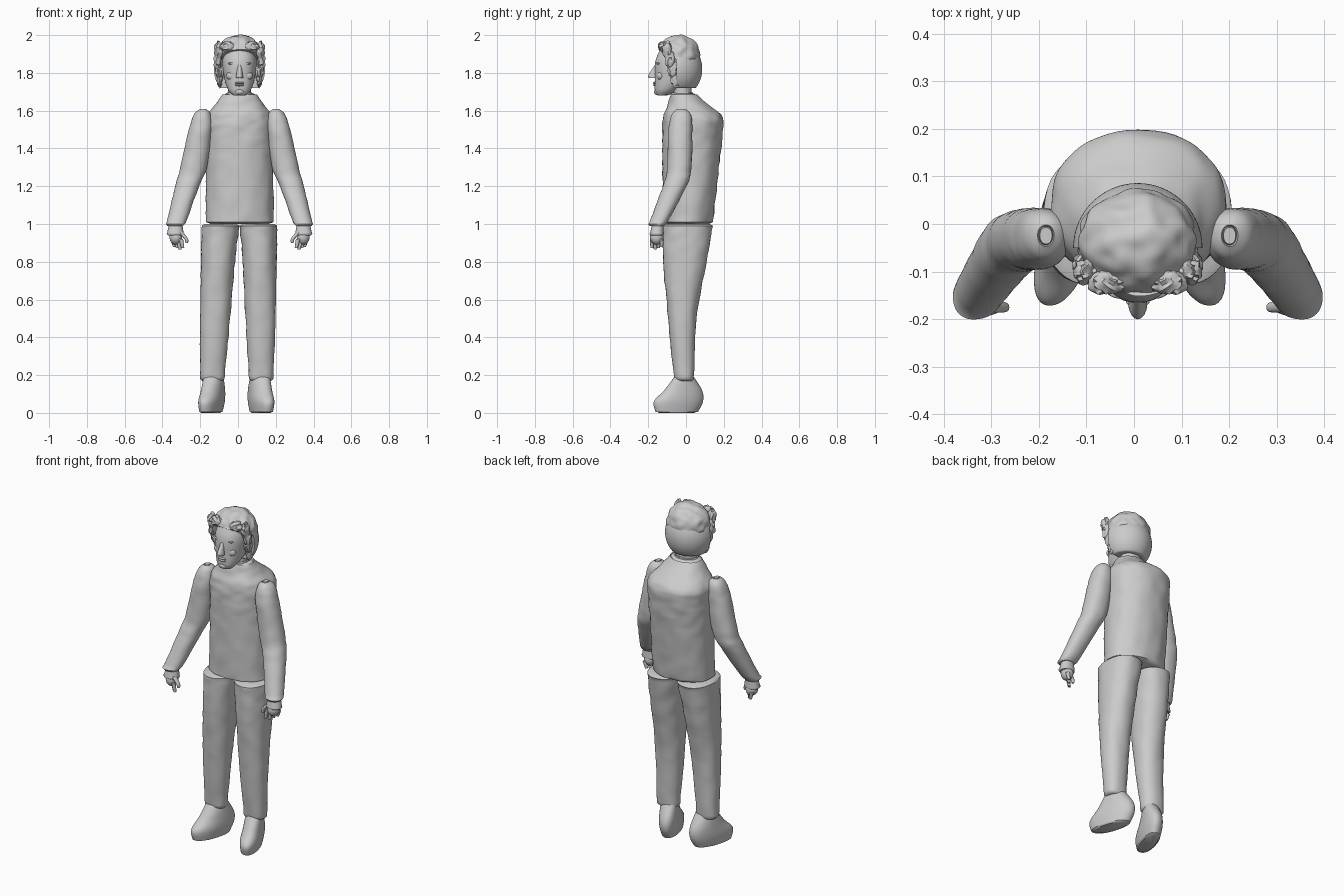
import bpy
import bmesh
from math import sin, cos, tau, radians, copysign
from mathutils import Vector, noise

default_cube = bpy.data.objects.get("Cube")
if default_cube:
    bpy.data.objects.remove(default_cube, do_unlink=True)

SHADE = (0.6, 0.6, 0.6, 1)
grey = bpy.data.materials.new("plain grey")
grey.use_nodes = True
grey.diffuse_color = SHADE
grey.node_tree.nodes["Principled BSDF"].inputs["Base Color"].default_value = SHADE

SIDES = (("left", 1), ("right", -1))
MIDLINE = 0.008


def finish(name, bm, side):
    """Mirror if needed, place on the midline and smooth the bmesh."""
    for vert in bm.verts:
        vert.co.x = MIDLINE + side * vert.co.x
    bmesh.ops.recalc_face_normals(bm, faces=bm.faces)
    mesh = bpy.data.meshes.new(name)
    bm.to_mesh(mesh)
    bm.free()
    mesh.materials.append(grey)
    obj = bpy.data.objects.new(name, mesh)
    bpy.context.collection.objects.link(obj)
    bpy.ops.object.select_all(action="DESELECT")
    obj.select_set(True)
    bpy.context.view_layer.objects.active = obj
    bpy.ops.object.shade_smooth_by_angle(angle=radians(50))


def smooth_rows(rows, steps):
    """Catmull-Rom interpolation between cross-sections."""
    padded = [rows[0], *rows, rows[-1]]
    result = []
    for before, start, end, after in zip(padded, padded[1:], padded[2:], padded[3:]):
        for step in range(steps):
            t = step / steps
            result.append([
                b + t * (c - a) / 2 + t * t * (a - 2.5 * b + 2 * c - d / 2)
                + t ** 3 * (1.5 * (b - c) + (d - a) / 2)
                for a, b, c, d in zip(before, start, end, after)])
    return result + [list(rows[-1])]


def rounded_ends(rows, bevel):
    """Add a smaller ring at both ends so that the rims are soft."""
    first, last = rows[0], rows[-1]
    caps = [[z, x, width * 0.85, y, depth * 0.85] for z, x, width, y, depth in (first, last)]
    first[0] += bevel
    last[0] -= bevel
    return [caps[0], *rows, caps[1]]


def loft(name, rows, side=1, steps=8, segments=40, power=2.2, bevel=0.01, folds=0.0, warp=None):
    """Skin ascending rows of (z, centre x, half width, centre y, half depth)."""
    bm = bmesh.new()
    rings = []
    for z, x, width, y, depth in rounded_ends(smooth_rows(rows, steps), bevel):
        ring = []
        for index in range(segments):
            angle = tau * index / segments
            across, along = (copysign(abs(value) ** (2 / power), value)
                             for value in (cos(angle), sin(angle)))
            point = Vector((x + width * across, y + depth * along, z))
            crease = noise.noise(Vector((point.x, point.y, z * 1.6)) * 15) * folds
            point += Vector((across, along, 0)) * crease
            ring.append(bm.verts.new(warp(point) if warp else point))
        rings.append(ring)
    for lower, upper in zip(rings, rings[1:]):
        for index in range(segments):
            bm.faces.new((lower[index - 1], lower[index], upper[index], upper[index - 1]))
    bm.faces.new(rings[0])
    bm.faces.new(rings[-1])
    finish(name, bm, side)


def blob(name, centre, size, side=1, lumps=0.0, detail=3, warp=None):
    """Ellipsoid, optionally lumpy or reshaped by a rule."""
    bm = bmesh.new()
    bmesh.ops.create_icosphere(bm, subdivisions=detail, radius=1)
    centre, size = Vector(centre), Vector(size)
    for vert in bm.verts:
        swell = 1 + lumps * noise.noise(vert.co * 3 + centre * 30)
        point = centre + vert.co * size * swell
        vert.co = warp(point) if warp else point
    finish(name, bm, side)


# Sleeveless shirt with sloping shoulders, neck and collar
loft("torso", [(1, 0, 0.18, 0.01, 0.13), (1.3, 0, 0.178, 0.025, 0.15),
               (1.5, 0, 0.182, 0.035, 0.16), (1.57, 0, 0.178, 0.035, 0.155),
               (1.63, 0, 0.13, 0.01, 0.11), (1.69, 0, 0.09, -0.015, 0.065)],
     segments=64, folds=0.006)
loft("neck", [(1.6, 0, 0.06, -0.02, 0.05), (1.8, 0, 0.06, -0.02, 0.05)])
loft("collar", [(1.66, 0, 0.08, -0.02, 0.06), (1.7, 0, 0.065, -0.02, 0.056)])

for label, side in SIDES:
    def stance(point):
        """The legs lean a little to one side toward the ground."""
        return point - Vector((side * 0.018 * (1 - point.z), 0, 0))

    def toe_out(point):
        """The toes turn outward."""
        return stance(point) - Vector((0.28 * point.y, 0, 0))

    loft(label + "_trouser_leg",
         [(0.17, 0.13, 0.063, -0.01, 0.052), (0.5, 0.12, 0.08, -0.02, 0.075),
          (0.8, 0.11, 0.09, -0.005, 0.115), (1, 0.1, 0.1, 0.01, 0.135)],
         side, folds=0.005, warp=stance)
    loft(label + "_shoe",
         [(0, 0.12, 0.05, -0.05, 0.11), (0.06, 0.12, 0.058, -0.04, 0.13),
          (0.12, 0.12, 0.056, -0.015, 0.1), (0.2, 0.12, 0.05, -0.01, 0.045)],
         side, warp=toe_out)

    # Arm hangs outward, then bends forward at the elbow
    loft(label + "_arm",
         [(0.99, 0.34, 0.05, -0.155, 0.045), (1.2, 0.277, 0.063, -0.06, 0.063),
          (1.3, 0.243, 0.07, -0.035, 0.065), (1.5, 0.207, 0.062, -0.03, 0.063),
          (1.58, 0.196, 0.045, -0.025, 0.05), (1.61, 0.193, 0.015, -0.025, 0.02)],
         side, folds=0.003)

    # Hand: flared cuff, palm, four fingers and a thumb
    loft(label + "_cuff", [(0.94, 0.34, 0.046, -0.155, 0.038), (1, 0.338, 0.035, -0.15, 0.03)], side)
    blob(label + "_palm", (0.337, -0.155, 0.93), (0.034, 0.036, 0.04), side)
    for finger in range(4):
        x, y = 0.31 + 0.015 * finger, -0.18 + 0.017 * finger
        tip = 0.865 + 0.007 * abs(finger - 1)
        loft(f"{label}_finger_{finger + 1}",
             [(tip, x - 0.01, 0.008, y, 0.008), (0.92, x, 0.012, y, 0.012)],
             side, segments=12, bevel=0.005)
    loft(label + "_thumb",
         [(0.9, 0.28, 0.007, -0.175, 0.007), (0.92, 0.282, 0.01, -0.175, 0.011),
          (0.96, 0.315, 0.015, -0.17, 0.015)], side, segments=12, bevel=0.005)

    # Paired features of the face
    blob(label + "_eye", (0.035, -0.147, 1.83), (0.015, 0.01, 0.007), side)
    blob(label + "_brow", (0.037, -0.145, 1.85), (0.024, 0.012, 0.007), side)
    blob(label + "_cheek", (0.04, -0.135, 1.785), (0.03, 0.02, 0.025), side)
    blob(label + "_ear", (0.093, -0.06, 1.81), (0.012, 0.022, 0.036), side)

    # Wavy locks run from the temple down past the ear
    for lock in range(4):
        blob(f"{label}_hair_lock_{lock + 1}",
             (0.115 - 0.005 * abs(lock - 1), -0.1 + 0.015 * lock, 1.92 - 0.05 * lock),
             (0.024 - 0.003 * lock, 0.025, 0.045), side, lumps=0.4)
    blob(label + "_fringe", (0.066, -0.122, 1.94), (0.036, 0.026, 0.026), side, lumps=0.4)

# Head with a tapered jaw
loft("head", [(1.68, 0, 0.035, -0.125, 0.03), (1.71, 0, 0.06, -0.105, 0.06),
              (1.77, 0, 0.08, -0.07, 0.095), (1.87, 0, 0.09, -0.05, 0.11),
              (1.97, 0, 0.06, -0.04, 0.07)])
loft("nose", [(1.772, 0, 0.02, -0.17, 0.027), (1.79, 0, 0.017, -0.17, 0.028),
              (1.85, 0, 0.009, -0.15, 0.01)], segments=16, power=2, bevel=0.004)
for part, height in (("upper", 1.747), ("lower", 1.735)):
    blob(part + "_lip", (0, -0.163, height), (0.025, 0.012, 0.006))
blob("chin", (0, -0.15, 1.7), (0.026, 0.02, 0.018))


def hairline(point):
    """Flatten the underside of the hair, higher above the forehead."""
    edge = 1.87 + max(0, -0.06 - point.y) * 0.6
    return Vector((point.x, point.y, max(point.z, edge)))


def back_half(point):
    """Keep the shell behind the ears, with a level top and bottom."""
    return Vector((point.x, max(point.y, -0.05), min(max(point.z, 1.72), 1.9)))


blob("hair_cap", (0, -0.038, 1.89), (0.124, 0.112, 0.11), lumps=0.07, detail=5, warp=hairline)
blob("back_hair_shell", (0, -0.05, 1.82), (0.136, 0.136, 0.15), detail=5, warp=back_half)
